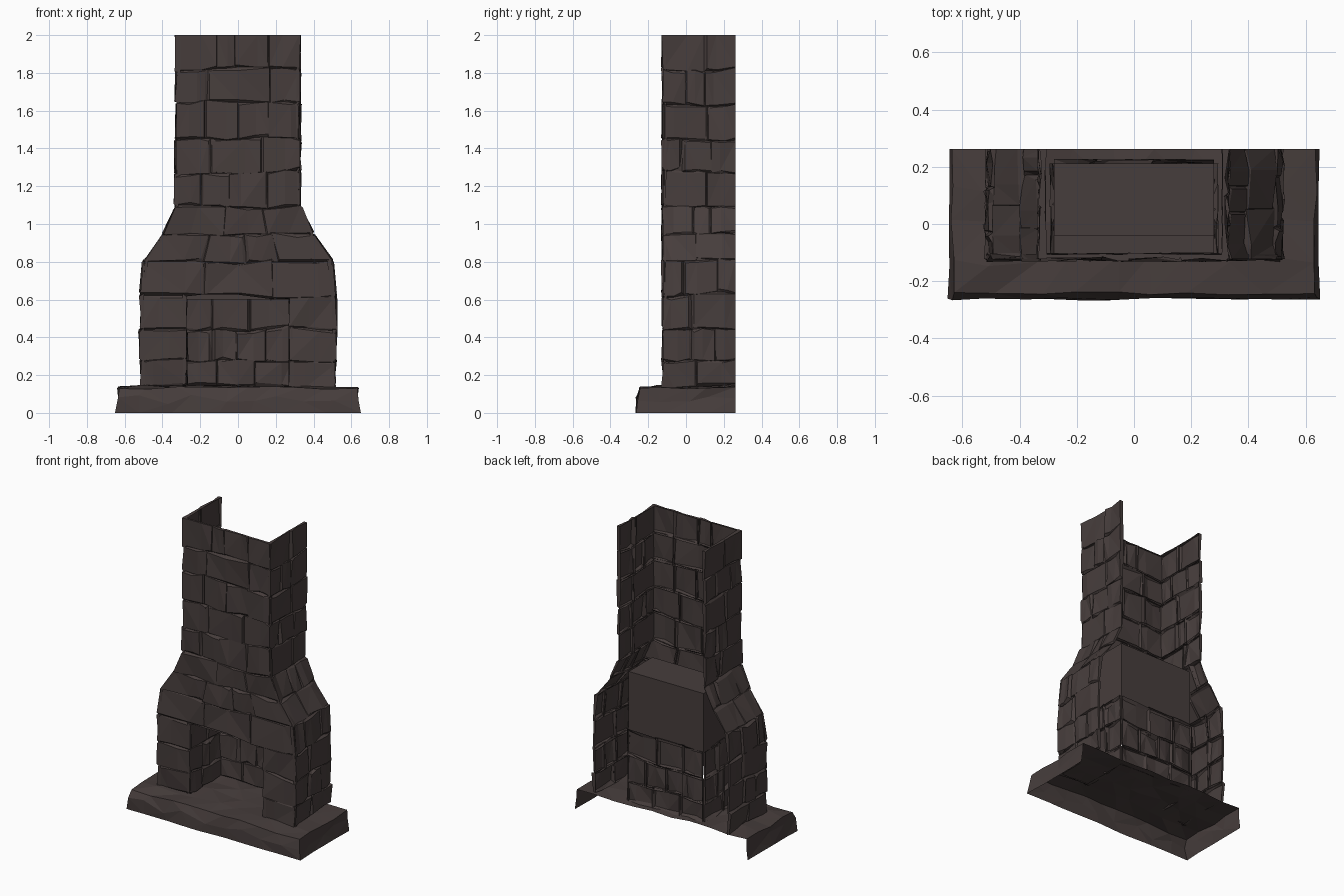
import bpy, bmesh, random
from mathutils import Vector, Matrix, noise

random.seed(11)
cube = bpy.data.objects.get("Cube")
if cube:
    bpy.data.objects.remove(cube)

# One dark brown stone colour
stone = bpy.data.materials.new("dark_brown_stone")
stone.use_nodes = True
COLOUR = (0.062, 0.047, 0.045, 1)
stone.diffuse_color = COLOUR
stone.node_tree.nodes["Principled BSDF"].inputs["Base Color"].default_value = COLOUR

FRONT, BACK, BASE, TOP = -0.116, 0.262, 0.14, 2.0
HOLE, LINTEL, FIREBACK, HOOD = 0.28, 0.62, 0.212, 1.01
COURSES = [BASE, 0.28, 0.45, LINTEL, 0.80, 0.95, 1.09, 1.27, 1.45, 1.64, 1.82, TOP]
OUTLINE = [(0, 0.50), (0.45, 0.512), (0.78, 0.505), (0.95, 0.39), (1.09, 0.324), (TOP, 0.32)]


def half_width(z):
    for (z0, w0), (z1, w1) in zip(OUTLINE, OUTLINE[1:]):
        if z <= z1:
            return w0 + (w1 - w0) * (z - z0) / (z1 - z0)
    return OUTLINE[-1][1]


def finish(name, bm):
    mesh = bpy.data.meshes.new(name)
    bm.to_mesh(mesh)
    bm.free()
    mesh.materials.append(stone)
    obj = bpy.data.objects.new(name, mesh)
    bpy.context.collection.objects.link(obj)
    return obj


def rough(size):
    return random.uniform(-size, size)


# One rough stone: a bulging face with a skirt that sinks into the joints
def add_stone(bm, point, normal, u0, u1, z0, z1, length, ends):
    split = random.uniform(0.25, 0.75)
    lean = rough(0.012)

    def ring(margin, depth, jitter, tilt):
        a = u0 - ends[0] / length if ends[0] is not None else u0 + (margin + tilt) / length
        b = u1 + ends[1] / length if ends[1] is not None else u1 - (margin - tilt) / length
        low, high = z0 + margin, z1 - margin
        mid = a + (b - a) * split
        verts = []
        for u, z in ((a, low), (mid, low), (b, low), (b, high), (mid, high), (a, high)):
            p = point(u, z)
            drift = 0.028 * noise.noise(p * 3.5)
            p += normal * (depth + rough(jitter))
            p.z = min(max(p.z + drift + rough(jitter), BASE - 0.01), TOP)
            if z >= TOP - 0.02:
                p.z = TOP
            p.y = min(p.y, BACK)
            verts.append(bm.verts.new(p))
        return verts

    skirt = ring(-0.007, -0.012, 0.004, 0)
    face = ring(0.006, 0.006, 0.011, lean)
    for i in range(6):
        j = (i + 1) % 6
        bm.faces.new((skirt[i], skirt[j], face[j], face[i]))
    bm.faces.new((face[0], face[1], face[4], face[5]))
    bm.faces.new((face[1], face[2], face[3], face[4]))


# A wall of courses with staggered joints
def brick_wall(name, point, normal, bottom, top, count, length, ends):
    bm = bmesh.new()
    levels = [z for z in COURSES if bottom <= z <= top]
    for row, (z0, z1) in enumerate(zip(levels, levels[1:])):
        n = count + (row % 2 if count > 1 else 0)
        cuts = [0] + [i / n + rough(0.28 / n) for i in range(1, n)] + [1]
        for i in range(n):
            add_stone(bm, point, Vector(normal), cuts[i], cuts[i + 1], z0, z1, length,
                      (ends[0] if i == 0 else None, ends[1] if i == n - 1 else None))
    bmesh.ops.triangulate(bm, faces=bm.faces)
    bm.normal_update()
    for f in bm.faces:
        if f.normal.dot(Vector(normal)) < 0:
            f.normal_flip()
    return finish(name, bm)


# Chimney breast and flue above the opening
brick_wall("chimney_front", lambda u, z: Vector(((2 * u - 1) * half_width(z), FRONT, z)),
           (0, -1, 0), LINTEL, TOP, 3, 0.8, (0.006, 0.006))

for side, label in ((1, "left"), (-1, "right")):
    # Outer side wall
    brick_wall(label + "_side_wall",
               lambda u, z: Vector((side * half_width(z), FRONT + (BACK - FRONT) * u, z)),
               (side, 0, 0), BASE, TOP, 2, BACK - FRONT, (0.006, 0))
    # Pier beside the opening
    brick_wall(label + "_pier",
               lambda u, z: Vector((side * (HOLE + (half_width(z) - HOLE) * u), FRONT, z)),
               (0, -1, 0), BASE, LINTEL, 1, half_width(BASE) - HOLE, (0.006, 0.006))
    # Inner cheek of the firebox
    brick_wall(label + "_firebox_cheek",
               lambda u, z: Vector((side * HOLE, FRONT + (FIREBACK - FRONT) * u, z)),
               (-side, 0, 0), BASE, LINTEL, 2, FIREBACK - FRONT, (0.006, 0))

# Back wall of the firebox
brick_wall("firebox_back", lambda u, z: Vector(((2 * u - 1) * HOLE, FIREBACK, z)),
           (0, -1, 0), BASE, LINTEL, 3, 2 * HOLE, (0, 0))

# Plain smoke hood over the fire, open below
bm = bmesh.new()
hood_front, hood_low = -0.04, LINTEL - 0.02
bmesh.ops.create_cube(bm, size=1, matrix=Matrix.LocRotScale(
    Vector((0, (hood_front + FIREBACK) / 2, (hood_low + HOOD) / 2)), None,
    Vector((2 * HOLE, FIREBACK - hood_front, HOOD - hood_low))))
bmesh.ops.delete(bm, geom=[f for f in bm.faces if f.normal.z < -0.5], context='FACES')
finish("smoke_hood", bm)

# Underside of the lintel
bm = bmesh.new()
corners = [(-HOLE, FRONT), (-HOLE, hood_front), (HOLE, hood_front), (HOLE, FRONT)]
bm.faces.new([bm.verts.new((x, y, LINTEL)) for x, y in corners])
finish("lintel_underside", bm)

# Rough hearth slab, open at the back and below
bm = bmesh.new()
bmesh.ops.create_cube(bm, size=1, matrix=Matrix.LocRotScale(
    Vector((0, 0, BASE / 2)), None, Vector((1.28, 2 * BACK, BASE))))
for axis, cuts in ((0, 8), (1, 3), (2, 1)):
    edges = [e for e in bm.edges
             if abs((e.verts[0].co - e.verts[1].co).normalized()[axis]) > 0.9]
    bmesh.ops.subdivide_edges(bm, edges=edges, cuts=cuts, use_grid_fill=True)
bm.normal_update()
bmesh.ops.delete(bm, geom=[f for f in bm.faces if f.normal.z < -0.5 or f.normal.y > 0.5],
                 context='FACES')
for v in bm.verts:
    at_back, on_top, on_floor = v.co.y > 0.25, v.co.z > BASE - 0.01, v.co.z < 0.01
    at_end, at_front = abs(v.co.x) > 0.6, v.co.y < -0.25
    if at_end:
        v.co.x *= 1 + rough(0.010) + (0.008 if on_floor else -0.010)
    elif not at_back:
        v.co.x += rough(0.04)
    if at_front:
        v.co.y += rough(0.006) + (0.020 if on_top else 0)
    elif not at_back:
        v.co.y += rough(0.025)
    if on_top:
        v.co.z += rough(0.009) - (0.006 if at_front or at_end else 0)
    elif not on_floor:
        v.co.z += rough(0.03)
bmesh.ops.triangulate(bm, faces=bm.faces)
finish("hearth_slab", bm)
